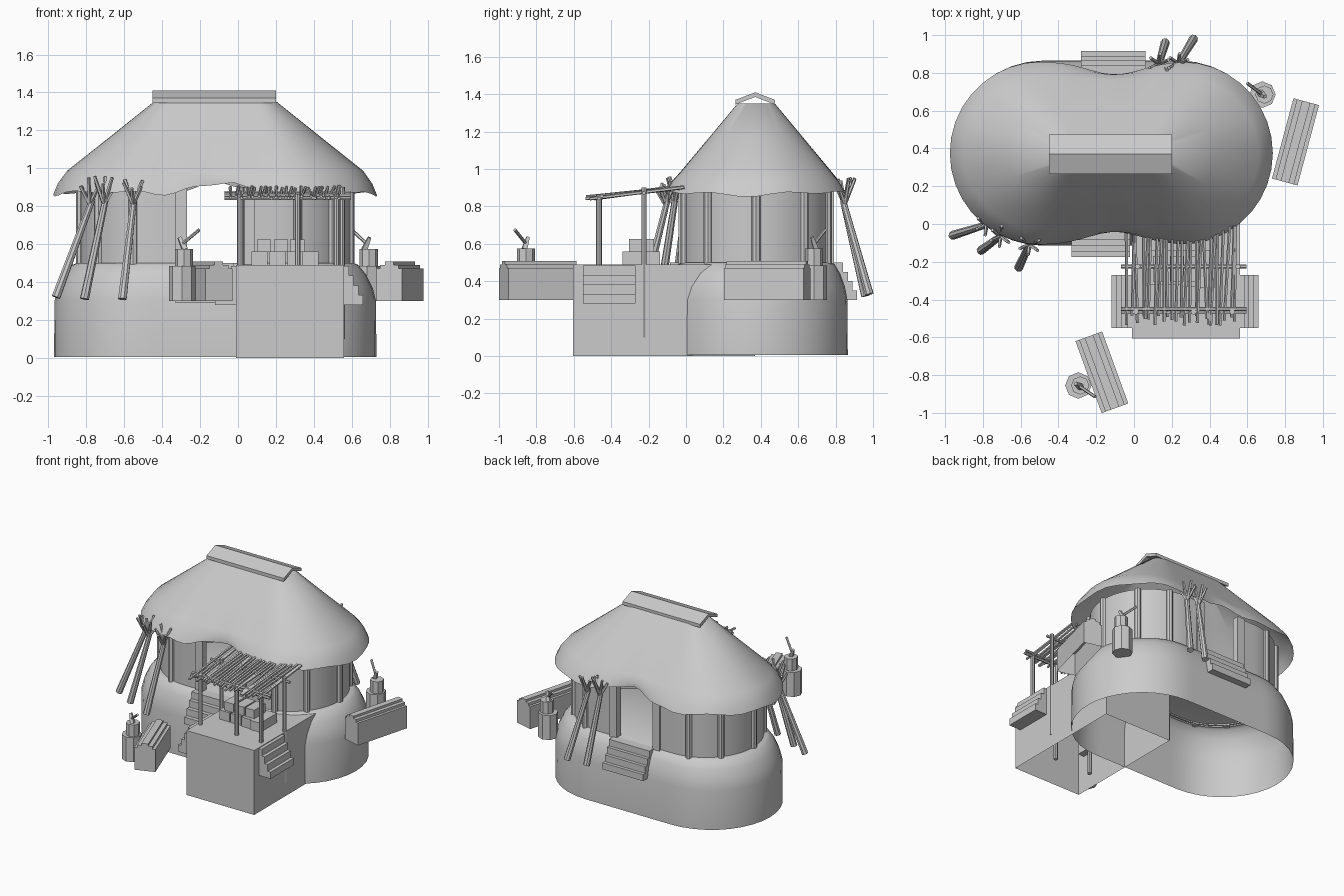
import bpy, math, random
from mathutils import Vector, Matrix

if "Cube" in bpy.data.objects:
    bpy.data.objects.remove(bpy.data.objects["Cube"])

random.seed(4)
CX, CY = -0.12, 0.375


def make(name, verts, faces, smooth=False):
    me = bpy.data.meshes.new(name)
    me.from_pydata([tuple(v) for v in verts], [], faces)
    me.update()
    ob = bpy.data.objects.new(name, me)
    bpy.context.collection.objects.link(ob)
    if smooth:
        bpy.ops.object.select_all(action='DESELECT')
        ob.select_set(True)
        bpy.context.view_layer.objects.active = ob
        bpy.ops.object.shade_smooth_by_angle(angle=math.radians(40))
    return ob


def prism(name, prof, length, loc=(0, 0, 0), rot=0, open_bottom=False):
    """Extrude a (y, z) profile along local x, centred."""
    n = len(prof)
    m = Matrix.Translation(loc) @ Matrix.Rotation(math.radians(rot), 4, 'Z')
    v = [m @ Vector((s * length / 2, y, z)) for s in (-1, 1) for y, z in prof]
    f = [(i, i + n, (i + 1) % n + n, (i + 1) % n) for i in range(n - open_bottom)]
    f += [tuple(range(n)), tuple(range(2 * n - 1, n - 1, -1))]
    return make(name, v, f)


def box(name, x0, x1, y0, y1, z0, z1):
    return prism(name, [(y0, z0), (y0, z1), (y1, z1), (y1, z0)], x1 - x0, ((x0 + x1) / 2, 0, 0))


def pole(name, a, b, r, r2=None, n=8):
    a, b = Vector(a), Vector(b)
    q = (b - a).to_track_quat('Z', 'Y')
    v = []
    for c, rad in ((a, r), (b, r if r2 is None else r2)):
        v += [c + q @ Vector((rad * math.cos(2 * math.pi * i / n), rad * math.sin(2 * math.pi * i / n), 0)) for i in range(n)]
    f = [(i, (i + 1) % n, (i + 1) % n + n, i + n) for i in range(n)]
    f += [tuple(range(n - 1, -1, -1)), tuple(range(n, 2 * n))]
    return make(name, v, f)


def stadium(h, r, arc=18, straight=14):
    """Points of a long rounded outline with outward direction."""
    pts = []
    for s in (1, -1):
        for i in range(arc):
            a = -math.pi / 2 + math.pi * i / arc
            pts.append((CX + s * (h + r * math.cos(a)), CY + s * r * math.sin(a)))
        for i in range(straight):
            pts.append((CX + s * (h - 2 * h * i / straight), CY + s * r))
    return pts


def loft(name, rings, cap):
    n = len(rings[0])
    v = [p for ring in rings for p in ring]
    f = [(k * n + i, k * n + (i + 1) % n, (k + 1) * n + (i + 1) % n, (k + 1) * n + i)
         for k in range(len(rings) - 1) for i in range(n)]
    if cap:
        f.append(tuple(range((len(rings) - 1) * n, len(rings) * n)))
    return make(name, v, f, True)


# earth mound, open underneath
mound = [(.36, .49, .005), (.36, .488, .30), (.355, .475, .37), (.345, .45, .44), (.335, .42, .49), (.33, .40, .50)]
loft("mound", [[(x, y, z) for x, y in stadium(h, r)] for h, r, z in mound], True)

# thatched roof: wavy eave, lifted over both doorways
rings = []
for h, r, z, w in [(.37, .485, .868, 1), (.375, .455, .925, .6), (.38, .40, .99, .2), (.30, .25, 1.17, 0), (.225, .10, 1.35, 0)]:
    ring = []
    for i, (x, y) in enumerate(stadium(h, r)):
        g = math.exp(-((x + .1) / .2) ** 2) * w
        wave = .009 * w * (math.sin(i * 1.3) + math.sin(i * .57))
        ring.append((x, CY + (y - CY) * (1 - .14 * g), z + .045 * g + wave))
    rings.append(ring)
loft("roof", rings, True)
prism("ridge_cap", [(.265, 1.345), (.265, 1.37), (.37, 1.41), (.475, 1.37), (.475, 1.345), (.37, 1.385)], .65, (-.125, 0, 0))

# walls: two curved halves with an opening front and back
for name, s in (("right_wall", 1), ("left_wall", -1)):
    outline = []
    for r, order in ((.40, 1), (.375, -1)):
        arc = [(.15, -r)] + [(.31 + r * math.cos(a), r * math.sin(a))
                             for a in [math.radians(-90 + 7.5 * i) for i in range(25)]] + [(.15, r)]
        outline += arc[::order]
    n = len(outline)
    v = [(CX + s * x, CY + y, z) for z in (.49, .90) for x, y in outline]
    f = [(i, (i + 1) % n, (i + 1) % n + n, i + n) for i in range(n)]
    make(name, v, f, True)
    # wall posts
    for a in (-72, -40, 0, 40, 72):
        a = math.radians(a)
        x, y = CX + s * (.31 + .40 * math.cos(a)), CY + .40 * math.sin(a)
        pole("wall_post", (x, y, .49), (x, y, .90), .024)
    # door jambs
    for t in (-1, 1):
        x, y = CX + s * .18, CY + t * .39
        box("door_jamb", x - .03, x + .03, y - .025, y + .025, .49, .90)

# front platform, open underneath
prism("platform", [(-.605, 0), (-.605, .49), (.37, .49), (.37, 0)], .57, (.275, 0, 0), 0, True)


def stairs(name, width, run, top, bottom, loc, rot, steps=4):
    d = (top - bottom) / steps
    prof = [(.05, top)]
    for i in range(steps):
        y = -run * (i + 1) / steps
        prof += [(y, top - i * d), (y, top - (i + 1) * d)]
    prof.append((.05, bottom))
    prism(name, prof, width, loc, rot)


stairs("platform_stairs_right", .28, .10, .485, .28, (.56, -.41, 0), 90)
stairs("platform_stairs_left", .28, .11, .485, .28, (-.01, -.41, 0), -90)
stairs("front_stairs", .31, .12, .50, .29, (-.175, -.055, 0), 0)
stairs("back_stairs", .34, .10, .50, .30, (-.11, .815, 0), 180)

# canopy over the platform
for x in (.01, .315, .52):
    pole("canopy_front_post", (x, -.465, .10), (x, -.465, .865), .015)
for x in (.02, .55):
    pole("canopy_back_post", (x, -.225, .10), (x, -.225, .90), .014)
for y, z in ((-.465, .842), (-.45, .855), (-.225, .872)):
    pole("canopy_beam", (-.07, y, z), (.595, y, z), .010, n=6)
for i in range(25):
    x = -.03 + .57 * i / 24
    j = lambda k: random.uniform(-k, k)
    pole("canopy_slat", (x + j(.015), -.51 + j(.03), .846 + j(.006)), (x + j(.015), -.01, .905 + j(.006)), .009, n=5)

# crates under the canopy
for x in (.07, .165, .26, .34):
    box("low_crate", x, x + .085, -.34 + random.uniform(0, .02), -.14, .49, .56)
for x in (.10, .19, .275):
    box("upper_crate", x, x + .075, -.305, -.17, .56, .625)


# stacked plank benches
def bench(loc, rot, length, w):
    a, b, c = w / 2, w * .36, w * .16
    prism("bench", [(-a, .30), (-a, .47), (-b, .47), (-b, .49), (-c, .49), (-c, .507), (c, .507),
                    (c, .49), (b, .49), (b, .47), (a, .47), (a, .30)], length, loc, rot, True)


bench((.855, .435, 0), 75, .44, .14)
bench((-.17, -.785, 0), -70, .405, .15)


# chopping stumps with an axe stuck in
def stump(x, y, dx, dy):
    pole("stump_base", (x, y, .30), (x, y, .485), .07)
    pole("stump", (x + .01, y, .485), (x + .01, y, .575), .048)
    foot = Vector((x, y, .60))
    tip = foot + Vector((dx, dy, .075))
    pole("axe_handle", foot, tip, .009, n=6)
    d = Vector((dx, dy, 0)).normalized() * .018
    pole("axe_head", foot - d + Vector((0, 0, .035)), foot + d - Vector((0, 0, .03)), .012, .02, n=4)


stump(-.295, -.855, .09, -.06)
stump(.68, .685, -.08, .06)


# leaning forked logs
def log(bottom, top):
    b, t = Vector(bottom), Vector(top)
    pole("leaning_log", b, t, .024, .017)
    for k in range(6):
        a = 2 * math.pi * k / 6 + .4
        out = Vector((math.cos(a), math.sin(a), 0))
        base = t - (t - b) * .06
        pole("log_twig", base - out * .005, base + out * .055 + Vector((0, 0, random.uniform(.09, .16))), .012, .009, n=5)


log((-.96, -.06, .32), (-.77, .00, .83))
log((-.81, -.14, .31), (-.70, -.06, .83))
log((-.61, -.23, .31), (-.55, -.10, .83))
log((.165, .96, .32), (.13, .84, .83))
log((.315, .98, .33), (.23, .84, .83))
